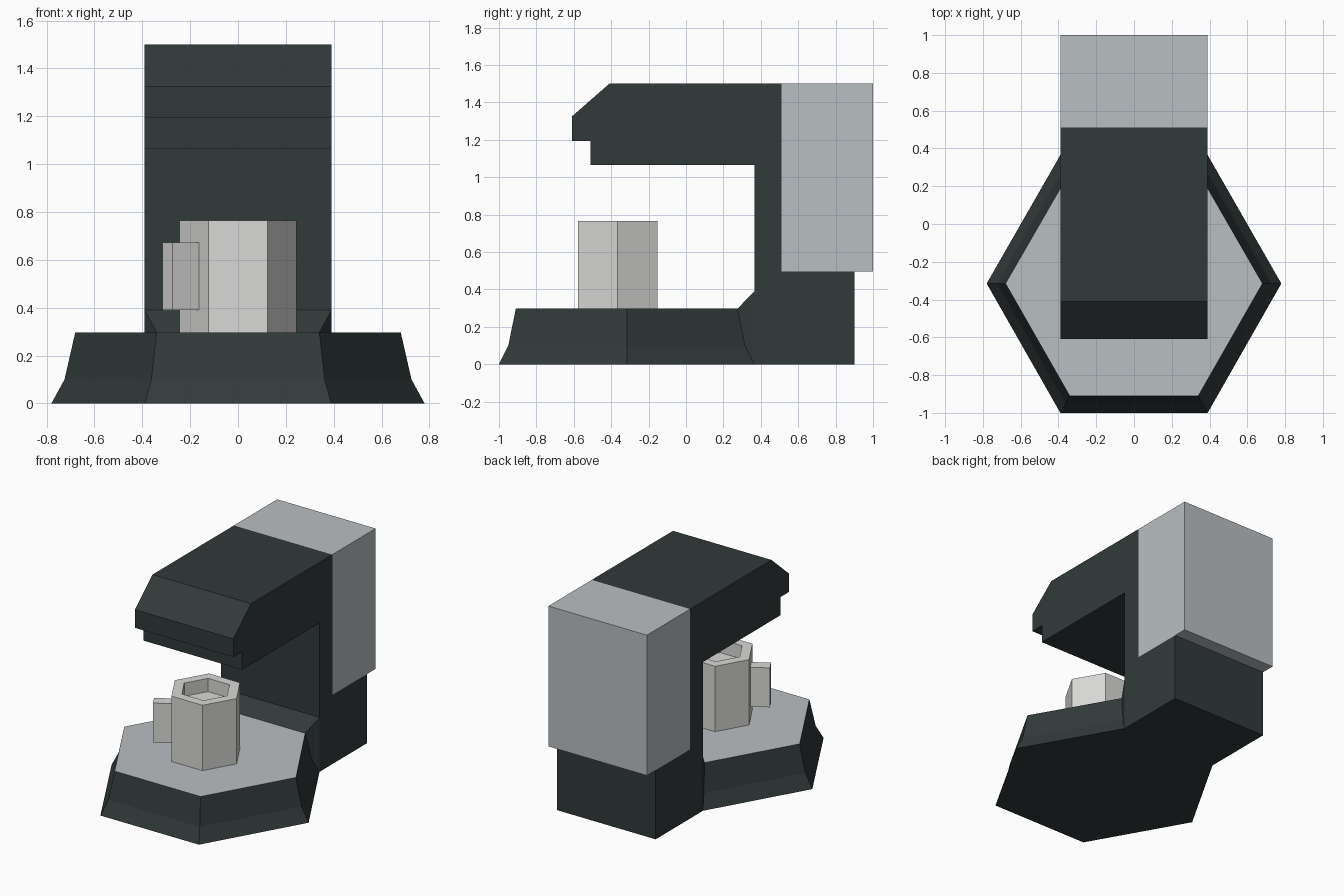
import bpy, bmesh, math
from mathutils import Vector

if "Cube" in bpy.data.objects:
    bpy.data.objects.remove(bpy.data.objects["Cube"])


def material(name, rgb):
    m = bpy.data.materials.new(name)
    m.diffuse_color = (*rgb, 1.0)
    m.use_nodes = True
    m.node_tree.nodes["Principled BSDF"].inputs["Base Color"].default_value = m.diffuse_color
    return m


DARK = material("dark slate", (0.031, 0.042, 0.042))
GREY = material("cool grey", (0.485, 0.521, 0.540))
PALE = material("pale ceramic", (0.694, 0.694, 0.680))


def finish(bm, name, *mats):
    bmesh.ops.recalc_face_normals(bm, faces=bm.faces)
    mesh = bpy.data.meshes.new(name)
    bm.to_mesh(mesh)
    bm.free()
    for m in mats:
        mesh.materials.append(m)
    obj = bpy.data.objects.new(name, mesh)
    bpy.context.collection.objects.link(obj)
    return obj


def bridge(bm, a, b):
    """Join two equal closed rings with quads."""
    n = len(a)
    for i in range(n):
        bm.faces.new((a[i], a[(i + 1) % n], b[(i + 1) % n], b[i]))


def side_profile(name, points, half_width, mat):
    """Extrude a (y, z) outline across x."""
    bm = bmesh.new()
    left = [bm.verts.new((-half_width, y, z)) for y, z in points]
    right = [bm.verts.new((half_width, y, z)) for y, z in points]
    bm.faces.new(left)
    bm.faces.new(right)
    bridge(bm, left, right)
    return finish(bm, name, mat)


W = 0.39

# Machine body: column, overhanging head and stepped nozzle
side_profile("body", [(0.365, 0), (0.90, 0), (0.90, 0.495), (0.51, 0.495),
                      (0.51, 1.50), (-0.41, 1.50), (-0.61, 1.325),
                      (-0.61, 1.195), (-0.51, 1.195), (-0.51, 1.065),
                      (0.365, 1.065)], W, DARK)

# Water tank on the back
side_profile("water_tank", [(0.51, 0.495), (1.0, 0.495), (1.0, 1.50),
                            (0.51, 1.50)], W, GREY)

# Hexagonal base with a flared skirt and a ramp up to the column
bm = bmesh.new()
rings = []
for corner_x, end_x, front, back, z in [(0.39, 0.78, -1.0, 0.365, 0.0),
                                        (0.362, 0.725, -0.95, 0.315, 0.10),
                                        (0.34, 0.68, -0.91, 0.275, 0.297)]:
    outline = [(corner_x, back), (end_x, -0.315), (corner_x, front),
               (-corner_x, front), (-end_x, -0.315), (-corner_x, back)]
    rings.append([bm.verts.new((x, y, z)) for x, y in outline])
low, mid, top = rings
for a, b in ((low, mid), (mid, top)):
    for i in range(5):
        bm.faces.new((a[i], a[i + 1], b[i + 1], b[i]))
bm.faces.new(low)
tray = bm.faces.new(top)
tray.material_index = 1
ramp = {0: bm.verts.new((W, 0.365, 0.39)), 5: bm.verts.new((-W, 0.365, 0.39))}
bm.faces.new((top[0], top[5], ramp[5], ramp[0]))
for i, r in ramp.items():
    bm.faces.new((mid[i], top[i], r))
    bm.faces.new((low[i], mid[i], r))
bm.faces.new((low[0], low[5], ramp[5], ramp[0]))
finish(bm, "base", DARK, GREY)

# Hexagonal cup with a shallow hollow
CUP_Y = -0.365
bm = bmesh.new()


def hexagon(radius, z):
    return [bm.verts.new((radius * math.cos(math.radians(60 * i)),
                          CUP_Y + radius * math.sin(math.radians(60 * i)), z))
            for i in range(6)]


cup = [hexagon(0.245, 0.297), hexagon(0.245, 0.765),
       hexagon(0.17, 0.765), hexagon(0.17, 0.67)]
for a, b in zip(cup, cup[1:]):
    bridge(bm, a, b)
bm.faces.new(cup[0])
bm.faces.new(cup[-1])
finish(bm, "cup", PALE)

# Cup handle: a block standing out of the front left facet
bm = bmesh.new()
out = Vector((-math.cos(math.radians(30)), -0.5, 0))
side = Vector((0.5, -math.cos(math.radians(30)), 0))
center = Vector((0, CUP_Y, 0))
loops = []
for z in (0.39, 0.672):
    loops.append([bm.verts.new(center + out * d + side * s + Vector((0, 0, z)))
                  for d, s in ((0.205, -0.04), (0.34, -0.04),
                               (0.34, 0.04), (0.205, 0.04))])
bridge(bm, *loops)
for loop in loops:
    bm.faces.new(loop)
finish(bm, "cup_handle", PALE)
